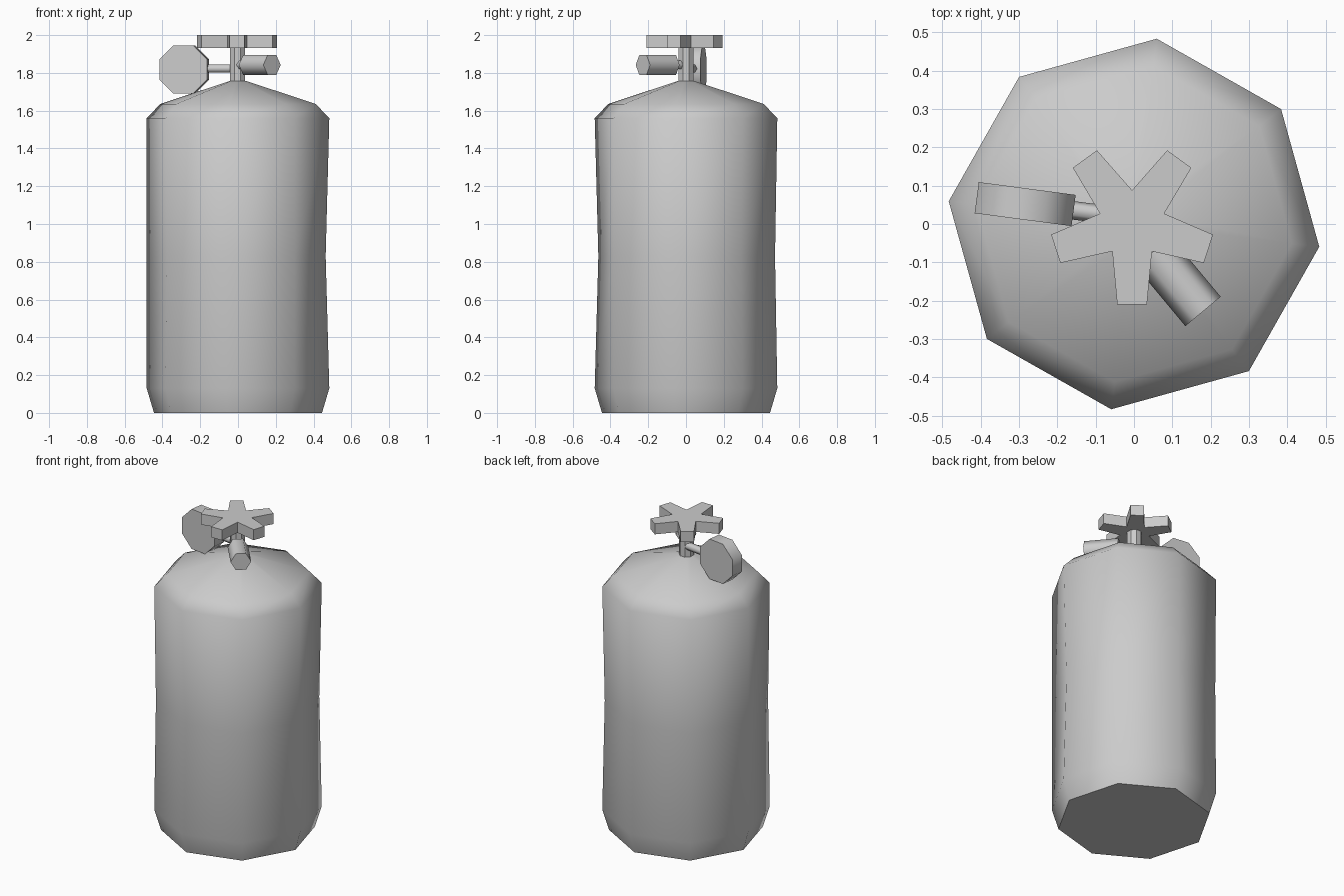
import bpy, bmesh, math
from mathutils import Vector

if "Cube" in bpy.data.objects:
    bpy.data.objects.remove(bpy.data.objects["Cube"])


def finish(name, bm, angle):
    bmesh.ops.recalc_face_normals(bm, faces=bm.faces)
    me = bpy.data.meshes.new(name)
    bm.to_mesh(me)
    bm.free()
    ob = bpy.data.objects.new(name, me)
    bpy.context.collection.objects.link(ob)
    bpy.ops.object.select_all(action='DESELECT')
    ob.select_set(True)
    bpy.context.view_layer.objects.active = ob
    if angle:
        bpy.ops.object.shade_smooth_by_angle(angle=math.radians(angle))
    return ob


def loft(name, rings, angle):
    """Bridge equal-length rings of points and cap both ends."""
    bm = bmesh.new()
    vs = [[bm.verts.new(p) for p in r] for r in rings]
    n = len(vs[0])
    for a, b in zip(vs, vs[1:]):
        for i in range(n):
            j = (i + 1) % n
            bm.faces.new((a[i], a[j], b[j], b[i]))
    bm.faces.new(vs[0])
    bm.faces.new(vs[-1])
    return finish(name, bm, angle)


def rod(name, p, q, radius, sides, angle, turn=0.0):
    """Prism between two points; turn = 0 puts a corner sideways."""
    p, q = Vector(p), Vector(q)
    d = (q - p).normalized()
    up = Vector((0, 0, 1)) if abs(d.z) < 0.9 else Vector((0, 1, 0))
    u = d.cross(up).normalized()
    v = u.cross(d)
    ang = [turn + math.tau * i / sides for i in range(sides)]
    rings = [[c + (u * math.cos(a) + v * math.sin(a)) * radius for a in ang]
             for c in (p, q)]
    return loft(name, rings, angle)


# Tank: eight-sided body, slightly pinched at the waist
pinch = [0.96, 0.97, 0.975, 0.99, 1.0, 0.98, 0.96, 1.0]
profile = [(0.448, 0), (0.487, 0.13), (0.487, 0.83), (0.487, 1.56),
           (0.415, 1.635), (0.042, 1.758)]
rings = []
for r, z in profile:
    ring = []
    for i in range(8):
        a = math.radians(-7 + 45 * i)
        k = r * (pinch[i] if z == 0.83 else 1)
        ring.append((k * math.cos(a), k * math.sin(a), z))
    rings.append(ring)
loft("tank_body", rings, 60)

# Valve stem
rod("valve_stem", (-0.003, 0, 1.72), (-0.003, 0, 1.95), 0.044, 8, 0, math.pi / 8)

# Five-armed hand wheel
outline = []
for i in range(5):
    base = -90 + 72 * i
    for r, da in ((0.213, -10.5), (0.213, 10.5), (0.088, 36)):
        a = math.radians(base + da)
        outline.append((-0.005 + r * math.cos(a), r * math.sin(a)))
loft("hand_wheel", [[(x, y, z) for x, y in outline] for z in (1.932, 2.0)], 0)

# Outlet nozzle with its thin neck
rod("outlet_nozzle", (0.05, -0.072, 1.842), (0.18, -0.228, 1.842), 0.06, 6, 65)
rod("outlet_neck", (-0.003, -0.008, 1.842), (0.06, -0.084, 1.842), 0.026, 6, 65)

# Round gauge with its connecting pipe
c = Vector((-0.284, 0.052, 1.818))
axis = Vector((0.131, 0.991, 0)) * 0.041
rod("gauge", c - axis, c + axis, 0.138, 8, 50, math.pi / 8)
rod("gauge_pipe", (0, 0.015, 1.823), (-0.2, 0.041, 1.823), 0.024, 6, 65)
